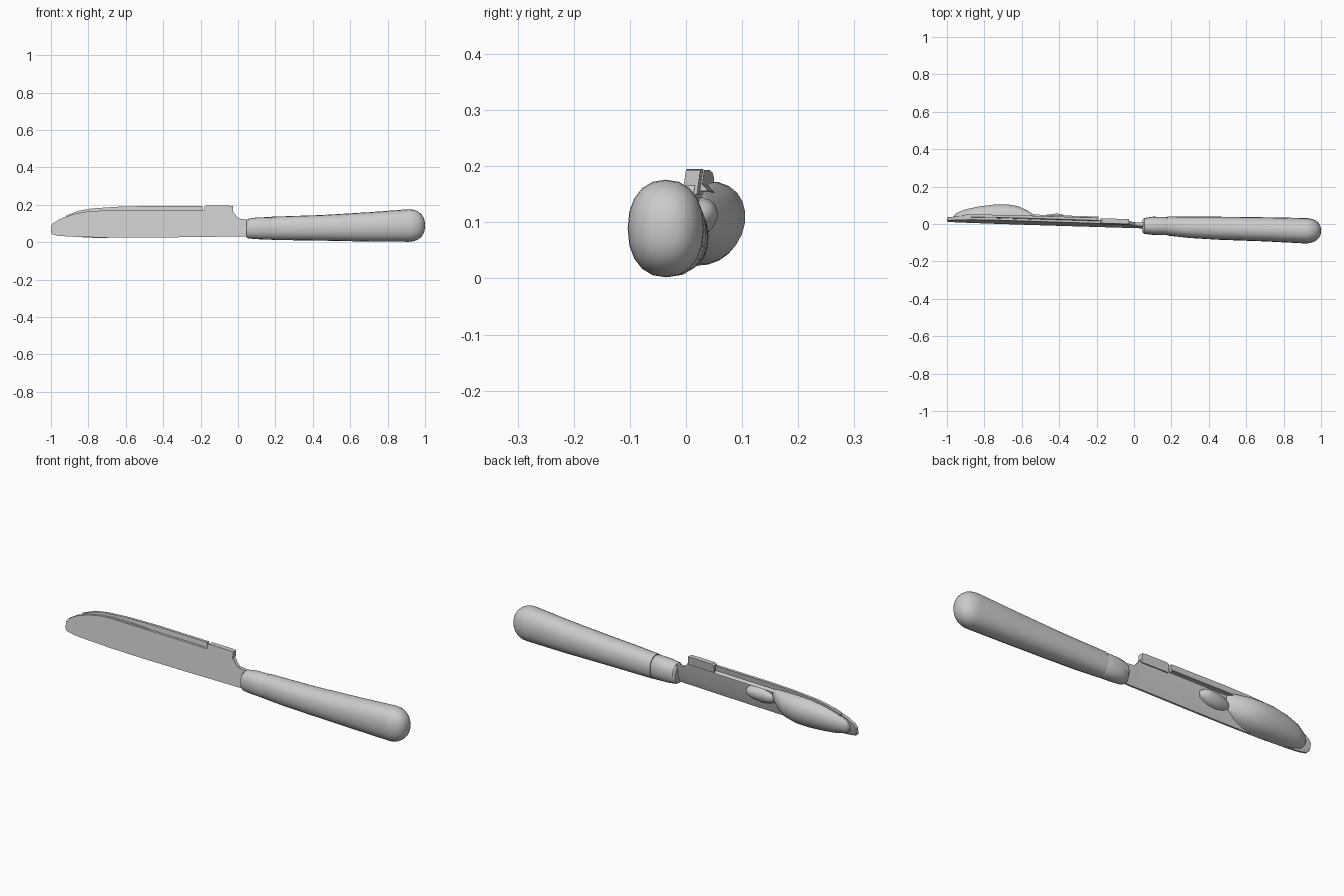
import bpy, bmesh, math

cube = bpy.data.objects.get("Cube")
if cube:
    bpy.data.objects.remove(cube, do_unlink=True)

grey = bpy.data.materials.new("plain_grey")
grey.use_nodes = True
grey.diffuse_color = (0.6, 0.6, 0.6, 1)
grey.node_tree.nodes["Principled BSDF"].inputs["Base Color"].default_value = (0.6, 0.6, 0.6, 1)


def loft(name, rings, angle=35):
    """Skin a list of equal-length closed rings and cap both ends."""
    bm = bmesh.new()
    rows = [[bm.verts.new(p) for p in ring] for ring in rings]
    n = len(rows[0])
    for a, b in zip(rows, rows[1:]):
        for i in range(n):
            j = (i + 1) % n
            bm.faces.new((a[i], a[j], b[j], b[i]))
    bm.faces.new(rows[0][::-1])
    bm.faces.new(rows[-1])
    bmesh.ops.recalc_face_normals(bm, faces=bm.faces)
    mesh = bpy.data.meshes.new(name)
    bm.to_mesh(mesh)
    bm.free()
    obj = bpy.data.objects.new(name, mesh)
    bpy.context.collection.objects.link(obj)
    mesh.materials.append(grey)
    bpy.ops.object.select_all(action="DESELECT")
    obj.select_set(True)
    bpy.context.view_layer.objects.active = obj
    bpy.ops.object.shade_smooth_by_angle(angle=math.radians(angle))
    return obj


def oval(x, y0, y1, z0, z1, n=20):
    """Rounded ring across the handle, slightly squarer than an ellipse."""
    ring = []
    for i in range(n):
        a = 2 * math.pi * i / n
        c, s = math.cos(a), math.sin(a)
        ring.append((x, (y0 + y1) / 2 + (y1 - y0) / 2 * math.copysign(abs(c) ** 0.9, c),
                     (z0 + z1) / 2 + (z1 - z0) / 2 * math.copysign(abs(s) ** 0.9, s)))
    return ring


def lean(x, z):
    """Front surface of the leaning blade."""
    return -0.022 - 0.032 * x + 0.14 * (z - 0.03)


def slab(x, z0, z1, front, back, sharp=0.0):
    """Six-sided slice of a plate that follows the blade."""
    zm = z0 + 0.3 * (z1 - z0)
    return [(x, lean(x, z0) + front, z0), (x, lean(x, zm) + front, zm),
            (x, lean(x, z1) + front, z1), (x, lean(x, z1) + back, z1),
            (x, lean(x, zm) + back, zm), (x, lean(x, z0) + back - sharp, z0)]


# Handle with a domed butt
handle = [oval(0.18, -0.062, 0.04, 0.012, 0.136), oval(0.3, -0.075, 0.04, 0.01, 0.14),
          oval(0.45, -0.084, 0.039, 0.008, 0.145), oval(0.7, -0.093, 0.036, 0.003, 0.16)]
for k in range(8):
    a = math.pi / 2 * k / 7.3
    x = 0.915 + 0.085 * math.sin(a)
    s = math.cos(a) ** 0.8
    handle.append(oval(x, -0.035 - 0.069 * s, -0.035 + 0.067 * s, 0.089 - 0.087 * s, 0.089 + 0.087 * s))
loft("handle", handle, 50)

# Collar joining the handle to the blade
loft("collar", [oval(0.045, -0.045, 0.022, 0.025, 0.115), oval(0.055, -0.053, 0.032, 0.02, 0.125),
                oval(0.1, -0.058, 0.039, 0.016, 0.132), oval(0.172, -0.06, 0.038, 0.013, 0.134),
                oval(0.182, -0.057, 0.035, 0.017, 0.13)])

# Blade and its neck
profile = [(-1, 0.05, 0.085), (-0.99, 0.04, 0.1), (-0.95, 0.033, 0.125), (-0.88, 0.029, 0.15),
           (-0.8, 0.027, 0.165), (-0.74, 0.025, 0.168), (-0.55, 0.024, 0.168), (-0.33, 0.026, 0.168),
           (-0.18, 0.028, 0.168), (-0.03, 0.03, 0.168), (-0.01, 0.03, 0.14), (0.005, 0.03, 0.126),
           (0.06, 0.032, 0.12)]
loft("blade", [slab(x, a, b, 0, 0.018, 0.008) for x, a, b in profile], 30)

# Raised film along the back of the spine
film = [(-0.92, 0.12, 0.142), (-0.85, 0.14, 0.168), (-0.78, 0.15, 0.18), (-0.65, 0.152, 0.189),
        (-0.5, 0.154, 0.193), (-0.19, 0.156, 0.193)]
loft("spine_film", [slab(x, a, b, 0.012, 0.026, -0.012) for x, a, b in film], 30)

# Lip on the spine by the neck
loft("spine_lip", [slab(x, 0.15, z, -0.002, 0.024) for x, z in
                   [(-0.18, 0.188), (-0.17, 0.195), (-0.05, 0.195), (-0.028, 0.193)]], 30)


def mound(name, stations):
    """Half-domed lump on the back face: x, low z, high z, outermost y."""
    rings = []
    for x, z0, z1, y1 in stations:
        zc, h = (z0 + z1) / 2, (z1 - z0) / 2
        base = lean(x, zc) + 0.01
        ring = []
        for i in range(13):
            a = -math.pi / 2 + math.pi * i / 12
            z = zc + h * math.sin(a)
            ring.append((x, base + 0.14 * (z - zc) + (y1 - base) * math.cos(a) ** 0.8, z))
        rings.append(ring)
    return loft(name, rings, 45)


# Spread piled on the back of the blade
mound("large_spread", [(-0.965, 0.06, 0.095, 0.042), (-0.95, 0.045, 0.115, 0.058),
                       (-0.9, 0.032, 0.142, 0.078), (-0.83, 0.026, 0.16, 0.093),
                       (-0.75, 0.022, 0.172, 0.103), (-0.68, 0.024, 0.174, 0.105),
                       (-0.62, 0.035, 0.174, 0.095), (-0.57, 0.055, 0.172, 0.072),
                       (-0.53, 0.085, 0.17, 0.045), (-0.515, 0.11, 0.165, 0.03)])
mound("small_spread", [(-0.53, 0.09, 0.12, 0.03), (-0.5, 0.075, 0.135, 0.045),
                       (-0.46, 0.068, 0.145, 0.05), (-0.41, 0.075, 0.145, 0.056),
                       (-0.38, 0.09, 0.138, 0.05), (-0.365, 0.1, 0.125, 0.03)])
